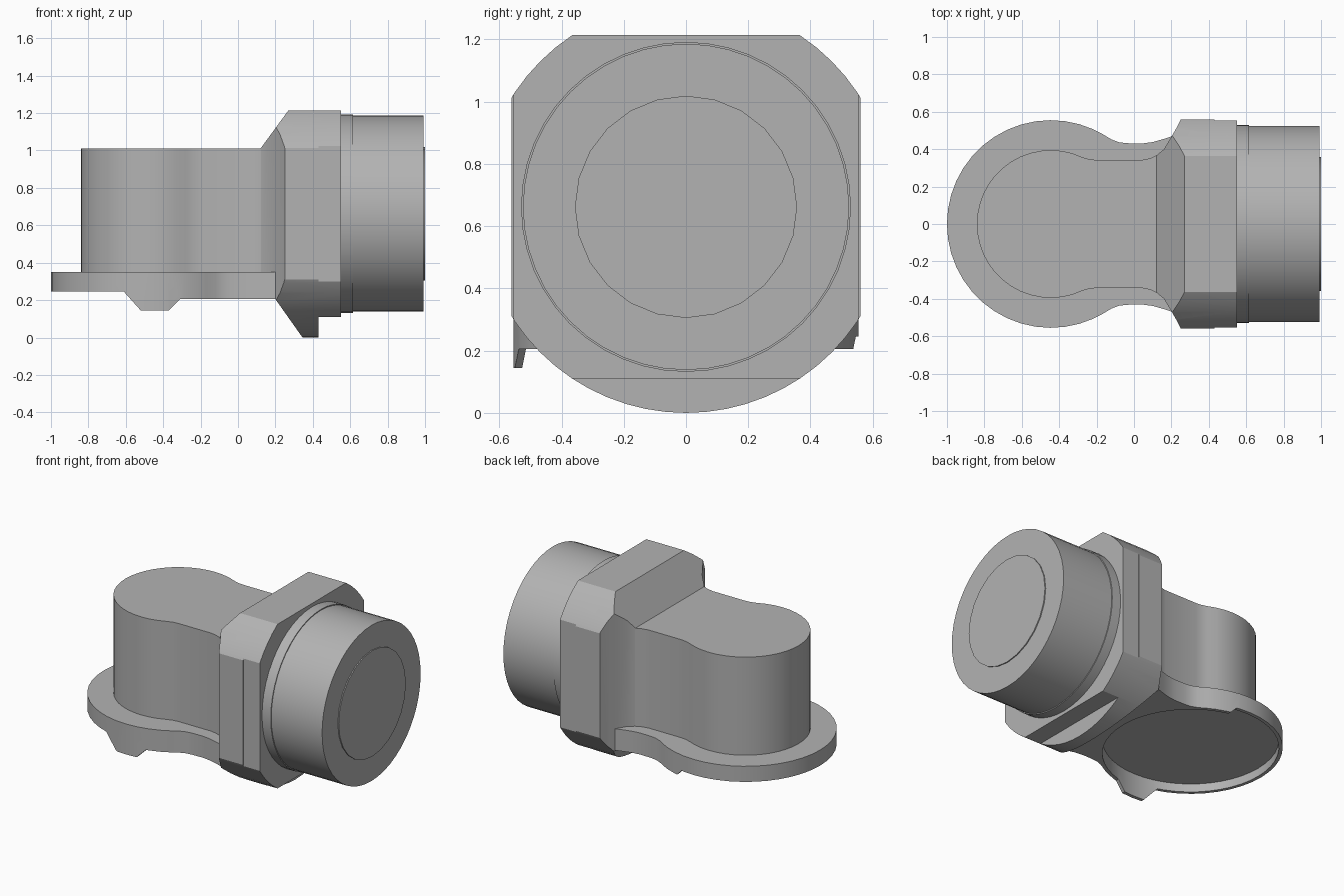
import bpy
import bmesh
from math import radians, sin, cos, pi
from mathutils import Vector

if "Cube" in bpy.data.objects:
    bpy.data.objects.remove(bpy.data.objects["Cube"])

grey = bpy.data.materials.new("light_grey")
grey.use_nodes = True
grey.diffuse_color = (0.45, 0.45, 0.45, 1)
grey.node_tree.nodes["Principled BSDF"].inputs["Base Color"].default_value = (0.45, 0.45, 0.45, 1)

AXIS_Z = 0.662      # height of the horizontal barrel axis
BOWL_X = -0.445     # centre of the round end


def prism(name, outline, axis, low, high):
    """Extrude a closed 2D outline along x (y,z), y (x,z) or z (x,y)."""
    place = {"x": lambda a, b, t: (t, a, b),
             "y": lambda a, b, t: (a, t, b),
             "z": lambda a, b, t: (a, b, t)}[axis]
    bm = bmesh.new()
    face = bm.faces.new([bm.verts.new(place(a, b, low)) for a, b in outline])
    top = bmesh.ops.extrude_face_region(bm, geom=[face])["geom"]
    bmesh.ops.translate(bm, vec=Vector(place(0, 0, high - low)),
                        verts=[v for v in top if isinstance(v, bmesh.types.BMVert)])
    bmesh.ops.recalc_face_normals(bm, faces=bm.faces)
    mesh = bpy.data.meshes.new(name)
    bm.to_mesh(mesh)
    bm.free()
    mesh.materials.append(grey)
    obj = bpy.data.objects.new(name, mesh)
    bpy.context.collection.objects.link(obj)
    return obj


def circle(cx, cy, r, n=48):
    return [(cx + r * cos(2 * pi * i / n), cy + r * sin(2 * pi * i / n)) for i in range(n)]


def mirrored(half):
    """Close a +y half outline by mirroring it to -y."""
    return half + [(x, -y) for x, y in reversed(half) if abs(y) > 1e-5]


def round_end(r, stop, n=14):
    """Arc from the far tip of the round end towards the neck."""
    angles = [radians(180 + (stop - 180) * i / n) for i in range(n + 1)]
    return [(BOWL_X + r * cos(a), r * sin(a)) for a in angles]


def cut(obj, cutter, operation):
    mod = obj.modifiers.new("cut", "BOOLEAN")
    mod.object, mod.operation, mod.solver = cutter, operation, "EXACT"
    bpy.context.view_layer.update()
    graph = bpy.context.evaluated_depsgraph_get()
    mesh = bpy.data.meshes.new_from_object(obj.evaluated_get(graph))
    obj.modifiers.clear()
    obj.data = mesh
    bpy.data.objects.remove(cutter)


# Hollow-looking elbow body: round end with a narrower neck
body_half = round_end(0.395, 65) + [(-0.24, 0.346), (-0.2, 0.342), (0.04, 0.342),
                                    (0.09, 0.352), (0.13, 0.372)]
body = prism("elbow_body", mirrored(body_half), "z", 0.33, 1.01)

# Base plate following the body, with a tab on the front edge
plate_half = round_end(0.555, 66) + [(-0.17, 0.482), (-0.12, 0.452), (-0.08, 0.437),
                                     (-0.04, 0.432), (0.04, 0.43), (0.1, 0.438),
                                     (0.15, 0.452), (0.2, 0.468)]
plate = prism("base_plate", mirrored(plate_half), "z", 0.1, 0.35)
under = [(-1.1, 0.0), (-1.1, 0.245), (-0.35, 0.245), (-0.31, 0.205), (0.3, 0.205), (0.3, 0.0)]
under_tab = under[:2] + [(-0.61, 0.245), (-0.52, 0.145), (-0.37, 0.145)] + under[3:]
cut(plate, prism("back_trim", under, "y", 0, 1), "DIFFERENCE")
cut(plate, prism("front_trim", under_tab, "y", -1, 0), "DIFFERENCE")
cut(plate, prism("recess", circle(BOWL_X, 0, 0.532), "z", 0, 0.3), "DIFFERENCE")

# Flange: side profile, plan outline and disc intersected
side = [(0.12, 0.205), (0.12, 1.01), (0.27, 1.215), (0.55, 1.215), (0.55, 0.11),
        (0.43, 0.11), (0.43, -0.1), (0.345, -0.1), (0.345, 0.0), (0.2, 0.205)]
plan = [(0.1, 0.355), (0.12, 0.366), (0.16, 0.4), (0.2, 0.466), (0.225, 0.51), (0.25, 0.56),
        (0.43, 0.56), (0.43, 0.554), (0.6, 0.554)]
flange = prism("flange", side, "y", -1, 1)
cut(flange, prism("plan_trim", mirrored(plan), "z", -1, 2), "INTERSECT")
cut(flange, prism("disc_trim", circle(0, AXIS_Z, 0.662, 64), "x", 0, 1), "INTERSECT")

# Barrel with collar and end disc
collar = prism("barrel_collar", circle(0, AXIS_Z, 0.53), "x", 0.5, 0.615)
barrel = prism("barrel", circle(0, AXIS_Z, 0.524), "x", 0.5, 0.993)
end_disc = prism("barrel_end_disc", circle(0, AXIS_Z, 0.357, 24), "x", 0.95, 1.0)

# Smooth curved walls, keep the edges sharp
bpy.ops.object.select_all(action="DESELECT")
for obj in (body, plate, flange, collar, barrel, end_disc):
    obj.select_set(True)
bpy.context.view_layer.objects.active = body
bpy.ops.object.shade_smooth_by_angle(angle=radians(28))
